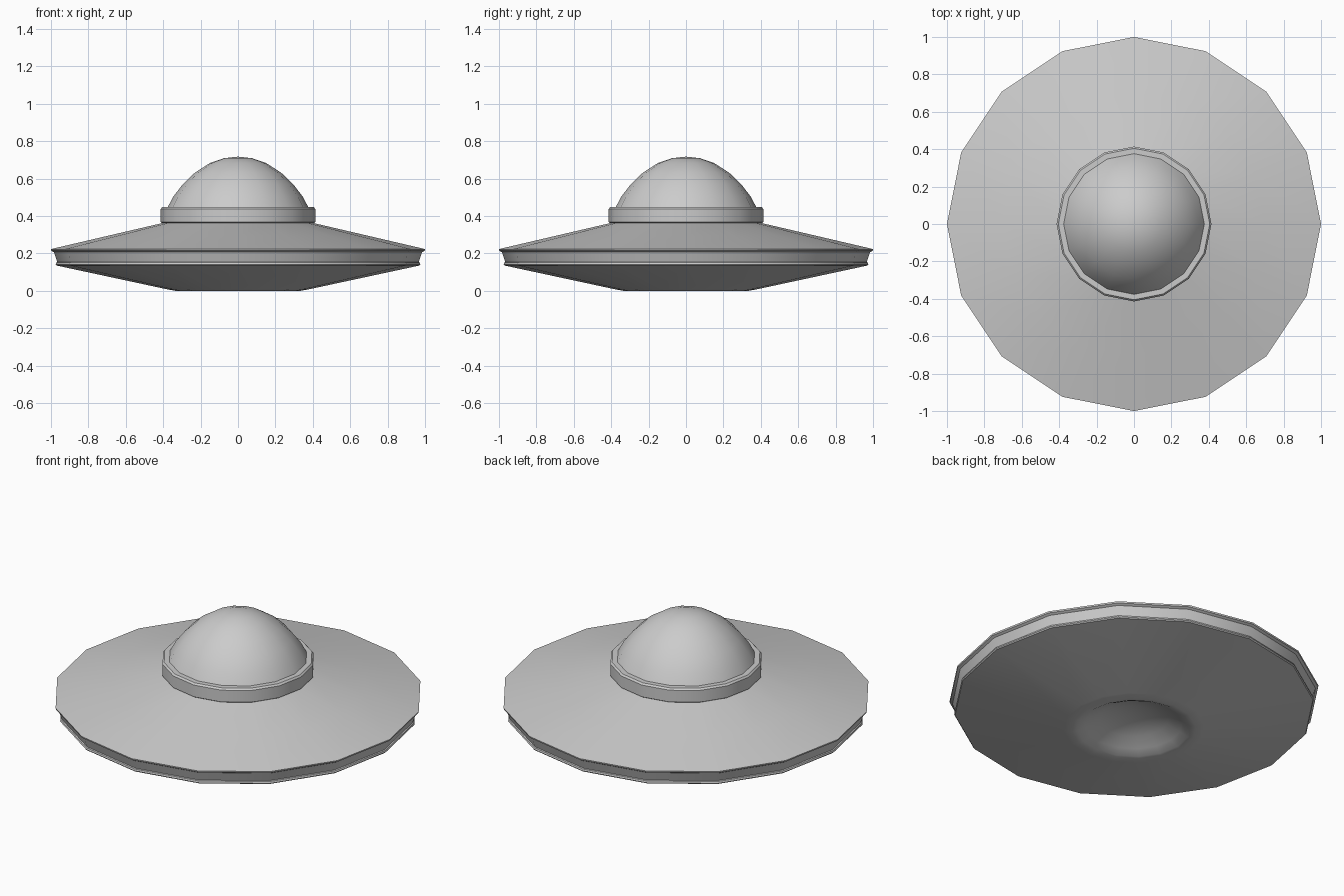
import bpy, bmesh, math

if "Cube" in bpy.data.objects:
    bpy.data.objects.remove(bpy.data.objects["Cube"])

SIDES = 16


def lathe(name, profile):
    """Revolve (radius, z) points, listed bottom/inside to top, around z."""
    bm = bmesh.new()
    rings = []
    for r, z in profile:
        if r == 0:
            rings.append([bm.verts.new((0, 0, z))] * SIDES)
        else:
            rings.append([bm.verts.new((r * math.cos(2 * math.pi * i / SIDES),
                                        r * math.sin(2 * math.pi * i / SIDES), z))
                          for i in range(SIDES)])
    for a, b in zip(rings, rings[1:]):
        for i in range(SIDES):
            j = (i + 1) % SIDES
            bm.faces.new(list(dict.fromkeys((a[i], a[j], b[j], b[i]))))
    mesh = bpy.data.meshes.new(name)
    bm.to_mesh(mesh)
    bm.free()
    ob = bpy.data.objects.new(name, mesh)
    bpy.context.collection.objects.link(ob)
    bpy.ops.object.select_all(action='DESELECT')
    ob.select_set(True)
    bpy.context.view_layer.objects.active = ob
    bpy.ops.object.shade_smooth_by_angle(angle=math.radians(32))
    return ob


# Underside with a hollow dish in the middle
lathe("underside", [(0, 0.10), (0.10, 0.091), (0.19, 0.066), (0.26, 0.028),
                    (0.305, 0.005), (0.335, 0.0), (0.38, 0.008), (0.97, 0.135)])

# Grooved outer rim band
lathe("rim_band", [(0.97, 0.135), (0.975, 0.141), (0.972, 0.150), (0.966, 0.153),
                   (0.984, 0.206), (0.998, 0.214), (1.0, 0.223)])

# Sloping top of the disc
lathe("upper_hull", [(1.0, 0.223), (0.70, 0.293), (0.40, 0.363)])

# Raised collar around the dome
lathe("collar", [(0.403, 0.36), (0.414, 0.367), (0.414, 0.437),
                 (0.405, 0.447), (0.37, 0.447)])

# Cockpit dome
lathe("dome", [(0.377, 0.445), (0.345, 0.505), (0.295, 0.570), (0.23, 0.632),
               (0.15, 0.683), (0.075, 0.709), (0, 0.717)])
